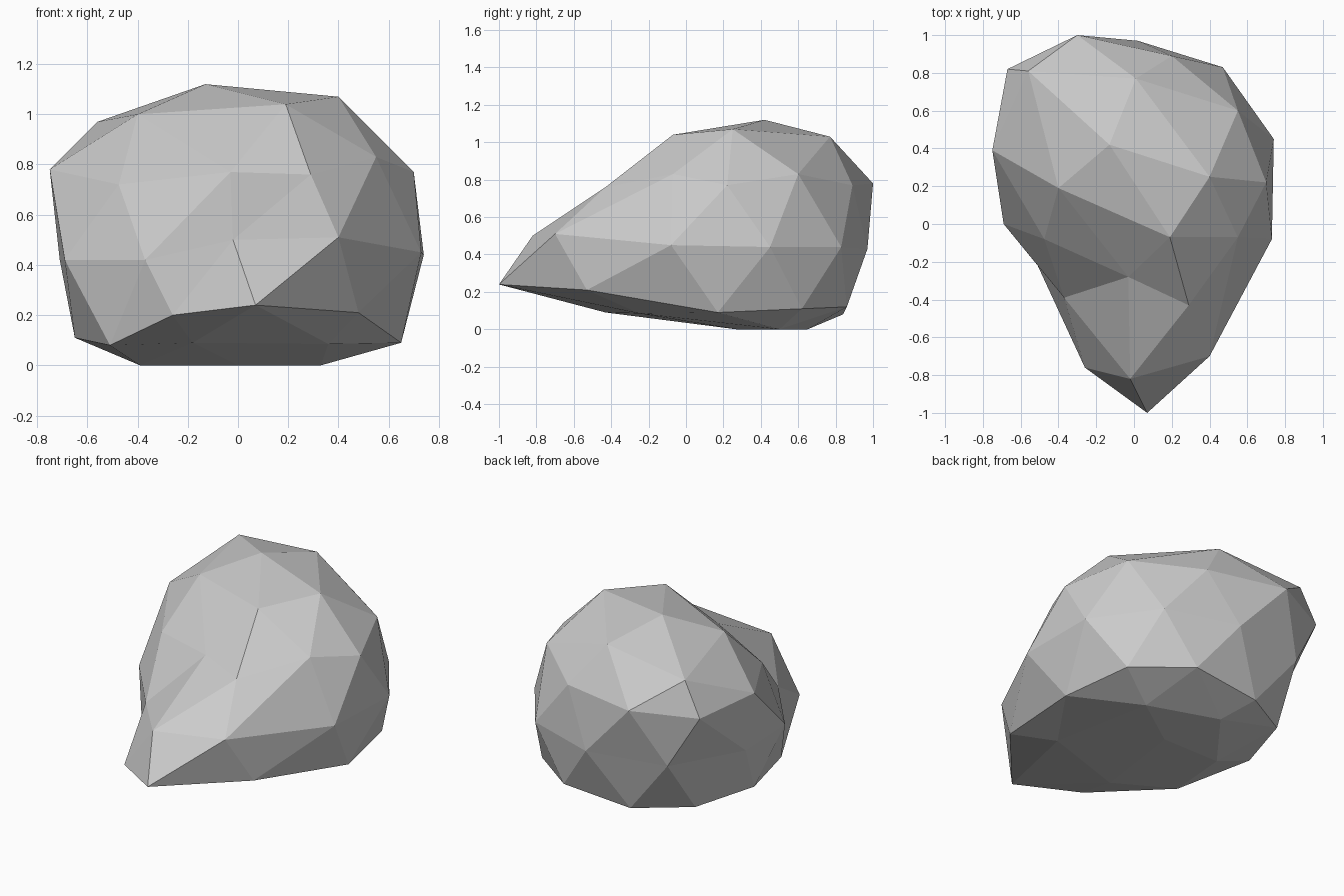
import bpy, bmesh

if "Cube" in bpy.data.objects:
    bpy.data.objects.remove(bpy.data.objects["Cube"])

# Boulder outline as stacked rings (crown, shoulder, waist, foot, base)
crown_tip = (-.13, .42, 1.12)
crown = [(.40, .25, 1.07), (.01, .77, 1.03), (-.56, .81, .97), (-.40, .19, 1.0), (.19, -.07, 1.04)]
shoulder = [(.70, .22, .77), (.55, .60, .83), (.20, .89, .77), (-.30, 1.0, .78), (-.67, .82, .76),
            (-.75, .39, .78), (-.475, -.08, .72), (-.03, -.28, .77), (.29, -.43, .76), (.55, -.07, .83)]
waist = [(.74, .45, .44), (.47, .83, .44), (.02, .97, .43), (-.48, .87, .43), (-.71, .42, .42),
         (-.69, 0, .42), (-.37, -.39, .42), (-.02, -.82, .50), (.40, -.70, .51), (.73, -.08, .45)]
foot = [(.57, .62, .11), (.25, .86, .12), (-.20, .84, .08), (-.52, .65, .10), (-.65, .25, .11),
        (-.51, -.22, .08), (-.26, -.76, .20), (.07, -1.0, .24), (.48, -.53, .21), (.65, .17, .09)]
base = [(.33, .50, 0), (-.10, .65, 0), (-.39, .27, 0), (-.18, -.43, .09), (.36, -.25, .085)]
base_tip = (0, .27, 0)

bm = bmesh.new()


def ring(points):
    return [bm.verts.new(p) for p in points]


def cap(tip, inner, outer):
    """Close a ten-sided ring with a five-sided ring and a tip."""
    t = bm.verts.new(tip)
    for i in range(5):
        a, b = inner[i], inner[(i + 1) % 5]
        p, q, r = outer[2 * i], outer[2 * i + 1], outer[(2 * i + 2) % 10]
        for f in ((t, a, b), (a, p, q), (a, q, b), (b, q, r)):
            bm.faces.new(f)


def band(upper, lower):
    """Zigzag of triangles between two staggered rings."""
    for j in range(10):
        k = (j + 1) % 10
        bm.faces.new((upper[j], lower[j], upper[k]))
        bm.faces.new((lower[j], lower[k], upper[k]))


a, b, c, d, e = map(ring, (crown, shoulder, waist, foot, base))
cap(crown_tip, a, b)
band(b, c)
band(c, d)
cap(base_tip, e, d)
bmesh.ops.recalc_face_normals(bm, faces=bm.faces)

# Flat-shaded boulder
mesh = bpy.data.meshes.new("boulder")
bm.to_mesh(mesh)
bm.free()
bpy.context.collection.objects.link(bpy.data.objects.new("boulder", mesh))
